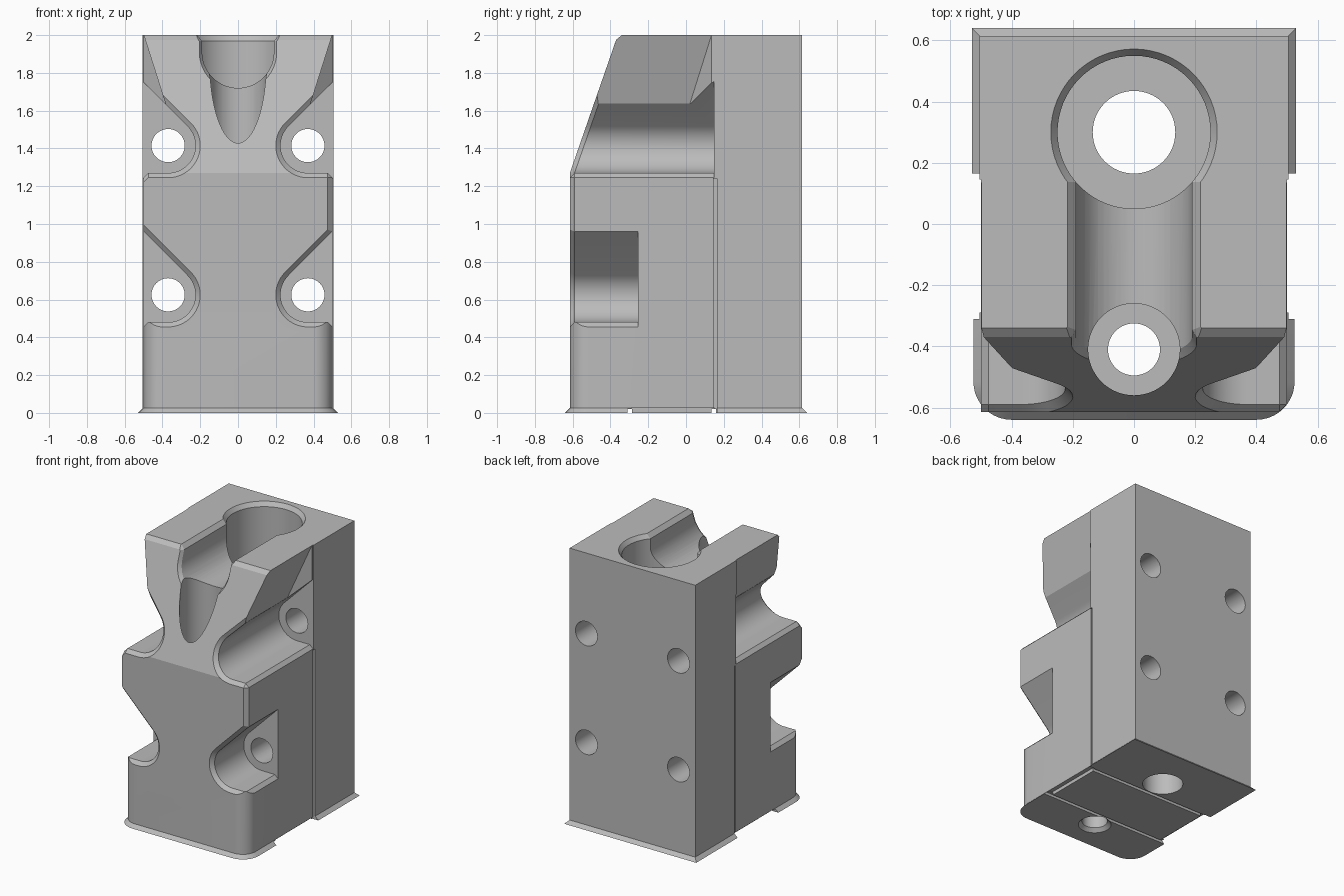
import bpy
import bmesh
from math import sin, cos, pi, radians
from mathutils import Vector

default = bpy.data.objects.get("Cube")
if default:
    bpy.data.objects.remove(default, do_unlink=True)

HALF, FRONT, BACK, TOP = 0.5, -0.615, 0.615, 2.0
CH = 0.025          # common chamfer size

steel = bpy.data.materials.new("plain_grey")
steel.use_nodes = True
grey = (0.5, 0.5, 0.5, 1)
steel.diffuse_color = grey
steel.node_tree.nodes["Principled BSDF"].inputs["Base Color"].default_value = grey


def finish(bm, name):
    bmesh.ops.recalc_face_normals(bm, faces=bm.faces)
    mesh = bpy.data.meshes.new(name)
    bm.to_mesh(mesh)
    bm.free()
    mesh.materials.append(steel)
    ob = bpy.data.objects.new(name, mesh)
    bpy.context.collection.objects.link(ob)
    return ob


def skin(rings):
    """Closed solid through rings with equal point counts."""
    bm = bmesh.new()
    loops = [[bm.verts.new(p) for p in ring] for ring in rings]
    n = len(loops[0])
    for a, b in zip(loops, loops[1:]):
        for i in range(n):
            j = (i + 1) % n
            bm.faces.new((a[i], a[j], b[j], b[i]))
    bm.faces.new(loops[0])
    bm.faces.new(loops[-1])
    return bm


def box(name, x0, x1, y0, y1, z0, z1):
    plan = [(x0, y0), (x1, y0), (x1, y1), (x0, y1)]
    return finish(skin([[(x, y, z) for x, y in plan] for z in (z0, z1)]), name)


def turned(name, cx, cy, steps, n=64):
    """Upright round solid from (radius, height) steps."""
    return finish(skin([[(cx + r * cos(2 * pi * i / n), cy + r * sin(2 * pi * i / n), z)
                         for i in range(n)] for r, z in steps]), name)


def arc(cx, cy, r, a0, a1, n=20):
    angles = [radians(a0 + (a1 - a0) * i / n) for i in range(n + 1)]
    return [(cx + r * cos(a), cy + r * sin(a)) for a in angles]


def bevel(bm, size, rule):
    bm.normal_update()
    edges = [e for e in bm.edges if rule(*[v.co for v in e.verts])]
    bmesh.ops.bevel(bm, geom=edges, offset=size, segments=1, affect='EDGES')


def combine(target, tool, operation='DIFFERENCE'):
    mod = target.modifiers.new("combine", 'BOOLEAN')
    mod.operation, mod.solver, mod.object = operation, 'EXACT', tool
    bpy.context.view_layer.objects.active = target
    bpy.ops.object.modifier_apply(modifier=mod.name)
    bpy.data.objects.remove(tool, do_unlink=True)


def face_y(z):
    """Depth of the front face, which leans back above the knee."""
    return FRONT + max(0, z - 1.27) * 0.348


def front_cut(name, inner, outer, depth, lean):
    """Cut from the front with a chamfered mouth."""
    def y(z):
        return face_y(z) if lean else FRONT
    return finish(skin([[(x, depth, z) for x, z in inner],
                        [(x, y(z) + CH, z) for x, z in inner],
                        [(x, y(z), z) for x, z in outer],
                        [(x, -0.8, z) for x, z in outer]]), name)


def pocket_outline(side, cz, r, floor):
    cx = 0.37
    pts = arc(cx, cz, r, 135, 270)
    end = pts[0]
    pts += [(0.475, floor), (0.505, floor - 0.03), (0.62, floor - 0.03),
            (0.62, end[1] + 0.62 - end[0])]
    return [(side * x, z) for x, z in pts]


# Lower front block with rounded corners and a chamfered foot
plan = (arc(HALF - 0.1, FRONT + 0.1, 0.1, -90, 0, 10) + [(HALF, 0.2), (-HALF, 0.2)]
        + arc(-HALF + 0.1, FRONT + 0.1, 0.1, 180, 270, 10))
bm = skin([[(x, y, z) for x, y in plan] for z in (0, 0.7)])
bevel(bm, CH, lambda a, b: a.z < 0.01 and b.z < 0.01)
body = finish(bm, "clamp_body")

# Upper front block with the leaning face
side_view = [(FRONT, 0.65), (0.2, 0.65), (0.2, TOP), (-0.34, TOP), (-0.37, 1.975), (FRONT, 1.27)]
bm = skin([[(x, y, z) for y, z in side_view] for x in (-HALF, HALF)])
bevel(bm, CH, lambda a, b: a.y < -0.61 and b.y < -0.61 and abs(a.x - b.x) < 0.01)
combine(body, finish(bm, "upper_block"), 'UNION')

# Back block, a little wider
bx = HALF + 0.005
plan = [(-bx, 0.145), (bx, 0.145), (bx, BACK), (-bx, BACK)]
bm = skin([[(x, y, z) for x, y in plan] for z in (0, TOP)])
bevel(bm, CH, lambda a, b: a.z < 0.01 and b.z < 0.01)
combine(body, finish(bm, "back_block"), 'UNION')

for s in (-1, 1):
    # Shallow parting slot down each side
    combine(body, box("slot", *sorted((s * 0.48, s * 0.7)), 0.145, 0.165, -0.1, 1.24))
    # Inset of the middle foot strip
    combine(body, box("foot_inset", *sorted((s * 0.47, s * 0.7)), -0.29, 0.15, -0.1, CH))
    # Screw pockets and their through holes
    for cz, depth, lean in ((1.415, 0.147, True), (0.625, -0.255, False)):
        r = 0.145
        inner = pocket_outline(s, cz, r, cz - r)
        outer = pocket_outline(s, cz, r + CH, cz - r - CH)
        combine(body, front_cut("pocket", inner, outer, depth, lean))
        hole = [(s * 0.37 + u, cz + v) for u, v in arc(0, 0, 0.088, 0, 348.75, 31)]
        combine(body, finish(skin([[(x, y, z) for x, z in hole] for y in (-0.8, 0.8)]),
                             "screw_hole"))
    # Undercut flare below the top shoulders
    section = [(0.383, 1.635, 0.02), (0.51, 1.70, 0.146), (0.51, 2.035, 0.146)]
    combine(body, finish(skin([[(s * x, -0.8, z) for x, z, y in section],
                               [(s * x, y, z) for x, z, y in section]]), "flare"))

# Cross grooves under the foot
for y0, y1 in ((-0.31, -0.285), (0.135, 0.16)):
    combine(body, box("foot_groove", -0.7, 0.7, y0, y1, -0.1, 0.02))


# Rounded channel joining the two bores
def channel(r, lip):
    return (arc(0, 1.91, r, 180, 360, 28)
            + [(r, 1.97), (lip, TOP), (lip, 2.1), (-lip, 2.1), (-lip, TOP), (-r, 1.97)])


combine(body, front_cut("channel", channel(0.19, 0.218), channel(0.205, 0.235), 0.3, True))

# Large stepped bore at the back, small one at the front
combine(body, turned("main_bore", 0, 0.3, [(0.135, -0.1), (0.135, 0.5), (0.25, 0.5),
                                           (0.25, 1.97), (0.272, TOP), (0.272, 2.1)]))
combine(body, turned("front_bore", 0, -0.41, [(0.11, -0.1), (0.11, 0), (0.085, CH),
                                              (0.085, 0.9), (0.15, 0.9), (0.15, 2.1)]))

# Crisp edges, smooth bores
bpy.ops.object.select_all(action='DESELECT')
body.select_set(True)
bpy.context.view_layer.objects.active = body
bpy.ops.object.shade_smooth_by_angle(angle=radians(16))
